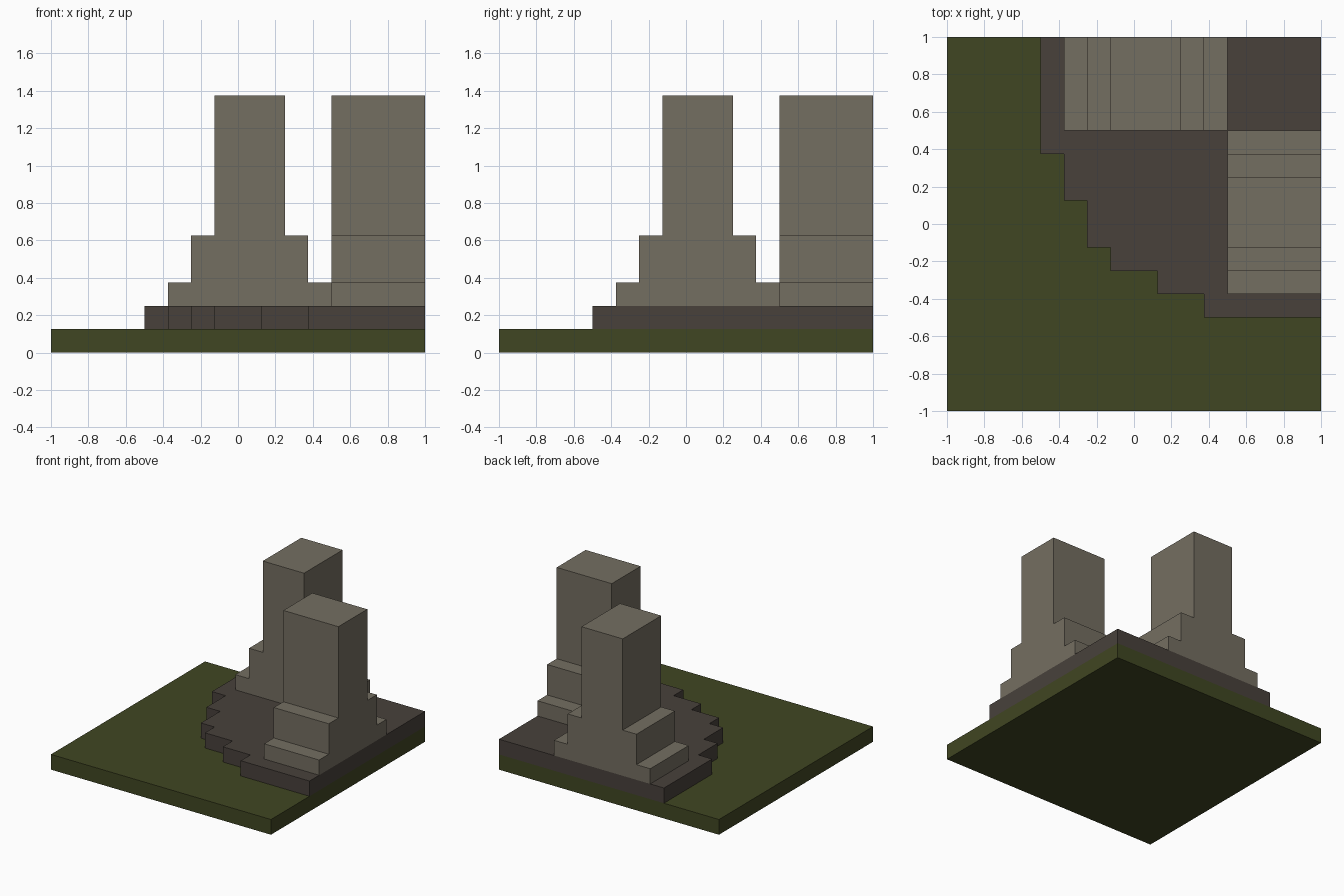
import bpy
import bmesh
from mathutils import Vector

cube = bpy.data.objects.get("Cube")
if cube:
    bpy.data.objects.remove(cube, do_unlink=True)

U = 0.125  # block size


def make_material(name, rgb):
    mat = bpy.data.materials.new(name)
    mat.use_nodes = True
    colour = (*rgb, 1.0)
    mat.diffuse_color = colour
    bsdf = mat.node_tree.nodes["Principled BSDF"]
    bsdf.inputs["Base Color"].default_value = colour
    bsdf.inputs["Roughness"].default_value = 0.9
    return mat


def make_prism(name, outline, direction, mat):
    """Extrude a flat outline (3D points, in block units) along direction."""
    bm = bmesh.new()
    face = bm.faces.new([bm.verts.new(Vector(p) * U) for p in outline])
    extruded = bmesh.ops.extrude_face_region(bm, geom=[face], use_keep_orig=True)
    moved = [g for g in extruded["geom"] if isinstance(g, bmesh.types.BMVert)]
    bmesh.ops.translate(bm, verts=moved, vec=Vector(direction) * U)
    bmesh.ops.recalc_face_normals(bm, faces=bm.faces[:])
    mesh = bpy.data.meshes.new(name)
    bm.to_mesh(mesh)
    bm.free()
    mesh.materials.append(mat)
    obj = bpy.data.objects.new(name, mesh)
    bpy.context.collection.objects.link(obj)
    return obj


grass = make_material("moss green", (0.051, 0.061, 0.016))
dark_stone = make_material("dark stone", (0.065, 0.053, 0.044))
pale_stone = make_material("pale stone", (0.175, 0.156, 0.120))

# Square ground slab
make_prism("ground_slab", [(-8, -8, 0), (8, -8, 0), (8, 8, 0), (-8, 8, 0)],
           (0, 0, 1), grass)

# Quarter-round paving with a stepped edge
paving = [(-4, 8), (-4, 3), (-3, 3), (-3, 1), (-2, 1), (-2, -1), (-1, -1),
          (-1, -2), (1, -2), (1, -3), (3, -3), (3, -4), (8, -4), (8, 8)]
make_prism("stepped_paving", [(x, y, 1) for x, y in paving], (0, 0, 1), dark_stone)

# Stepped pillars: one profile, used along the back and along the left side
profile = [(-3, 2), (4, 2), (4, 3), (3, 3), (3, 5), (2, 5),
           (2, 11), (-1, 11), (-1, 5), (-2, 5), (-2, 3), (-3, 3)]
make_prism("back_pillar", [(a, 4, z) for a, z in profile], (0, 4, 0), pale_stone)
make_prism("left_pillar", [(4, a, z) for a, z in profile], (4, 0, 0), pale_stone)
